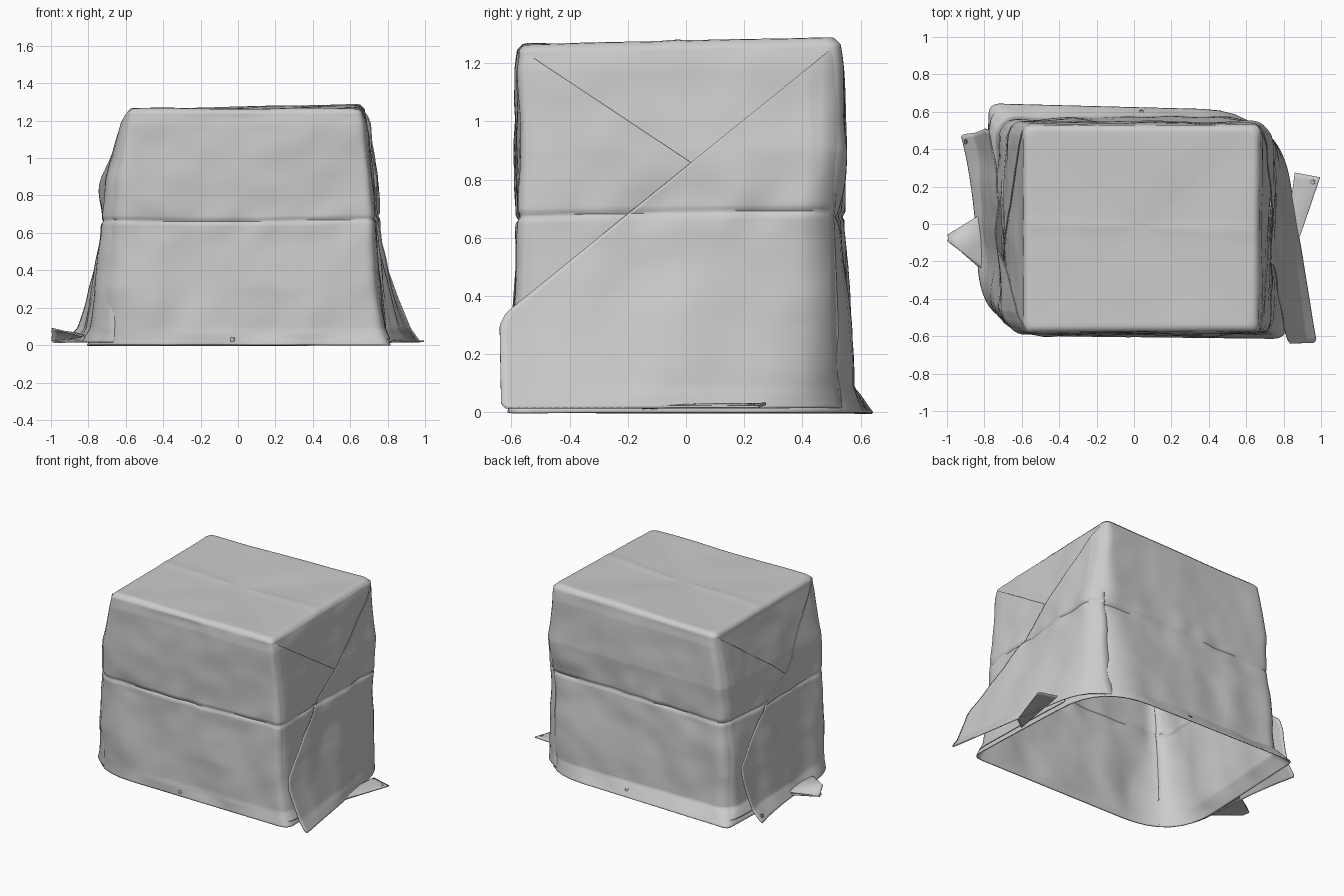
import bpy, bmesh, math
from mathutils import Vector, noise

if "Cube" in bpy.data.objects:
    bpy.data.objects.remove(bpy.data.objects["Cube"])

# Cover cross-sections: height, then front-left, front-right, back-right, back-left corners (x, y, radius)
LEVELS = [
    (0.00, (-.825, -.595, .42), (.82, -.615, .08), (.765, .605, .40), (-.775, .645, .06)),
    (0.09, (-.79, -.59, .33), (.785, -.595, .07), (.75, .575, .32), (-.72, .57, .10)),
    (0.40, (-.735, -.58, .22), (.74, -.585, .06), (.745, .555, .23), (-.70, .55, .09)),
    (0.67, (-.69, -.575, .14), (.72, -.575, .05), (.725, .535, .16), (-.68, .535, .08)),
    (0.90, (-.66, -.585, .08), (.71, -.575, .05), (.715, .55, .10), (-.66, .55, .07)),
    (1.18, (-.605, -.588, .05), (.68, -.582, .05), (.685, .54, .07), (-.61, .54, .06)),
    (1.25, (-.59, -.58, .04), (.665, -.575, .04), (.675, .53, .05), (-.595, .53, .05)),
    (1.27, (-.57, -.56, .04), (.645, -.555, .04), (.655, .51, .05), (-.575, .51, .05)),
]


def interp(keys, x):
    for (x0, y0), (x1, y1) in zip(keys, keys[1:]):
        if x <= x1:
            return y0 + (y1 - y0) * max(0, (x - x0) / (x1 - x0))
    return keys[-1][1]


def corners(z):
    return [Vector([interp([(L[0], L[i][k]) for L in LEVELS], z) for k in range(3)])
            for i in range(1, 5)]


def outline(z):
    cs, pts = corners(z), []
    ends = []
    for i, c in enumerate(cs):
        p = c.xy
        a = p + (cs[i - 1].xy - p).normalized() * c.z
        b = p + (cs[(i + 1) % 4].xy - p).normalized() * c.z
        ends.append((a, p, b))
    for i, (a, p, b) in enumerate(ends):
        for k in range(9):
            u = k / 8
            pts.append(a * (1 - u) ** 2 + p * 2 * u * (1 - u) + b * u * u)
        nxt = ends[(i + 1) % 4][0]
        pts += [b.lerp(nxt, k / 30) for k in range(1, 30)]
    return pts


def wrinkle(p):
    # Waist crease, soft dents and vertical drape folds
    seam = .668 + .008 * math.sin(p.x * 3 + p.y * 2) + (.025 * (p.y + .5) if p.x > .7 else 0)
    d = -.009 * math.exp(-((p.z - seam) / .010) ** 2)
    d += .012 * noise.noise(p * 3) + .005 * noise.noise(p * 7)
    low = max(0, 1 - abs(p.z - .3) / .4)
    d += .026 * low * noise.noise(Vector((p.x * 4.5, p.y * 4.5, p.z * 1.5)))
    near = math.exp(-(abs(p.z - seam) / .10) ** 2)
    return d + .014 * near * noise.noise(Vector((p.x * 8, p.y * 8, p.z * 5)))


def finish(name, bm, thick, offset):
    me = bpy.data.meshes.new(name)
    bm.to_mesh(me)
    bm.free()
    ob = bpy.data.objects.new(name, me)
    bpy.context.collection.objects.link(ob)
    m = ob.modifiers.new("cloth_thickness", 'SOLIDIFY')
    m.thickness, m.offset = thick, offset
    bpy.ops.object.select_all(action='DESELECT')
    ob.select_set(True)
    bpy.context.view_layer.objects.active = ob
    bpy.ops.object.shade_smooth_by_angle(angle=math.radians(50))
    return ob


# Draped main cover: sides, rounded top edge and top panel, open underneath
bm = bmesh.new()
rings = [[Vector((p.x, p.y, z)) for p in outline(z)] for z in [i * .01 for i in range(128)]]
mid = Vector((.04, -.02, 1.268))
for s in (.97, .93, .85, .75, .62, .48, .34, .2, .07):
    rings.append([Vector(((p - mid) * s + mid).xy.to_3d()) + Vector((0, 0, 1.273 - .014 * (1 - s)))
                  for p in rings[127]])
vr = [[bm.verts.new(p) for p in r] for r in rings]
for a, b in zip(vr, vr[1:]):
    for k in range(len(a)):
        n = (k + 1) % len(a)
        bm.faces.new((a[k], a[n], b[n], b[k]))
bm.faces.new(vr[-1])
bm.normal_update()
for v in bm.verts:
    p = v.co.copy()
    if p.z > 1.255:
        p.z += .007 * noise.noise(p * 3) + .004 * math.exp(-((p.y + .02 + .03 * p.x) / .03) ** 2)
    else:
        p += v.normal * wrinkle(p) * min(1, p.z / .06, (1.28 - p.z) / .06)
    lift = max(0, min(1, (v.co.z - 1.1) / .17))
    p.z += lift * (.022 * max(0, (v.co.x + .6) / 1.25) * max(0, (v.co.y + .55) / 1.1) - .006)
    p.z = max(p.z, 0)
    v.co = p
finish("draped_cover", bm, .008, -1)


def fold(name, fixed, free, edge, off, flare=0, bulge=0, power=1.5, bottom=.015):
    """Side fold wrapped round corner `fixed`, ending on the free edge given as (z, y) keys."""
    bm = bmesh.new()
    rows, top, nz, nt = [], edge[-1][0], 124, 44
    for i in range(nz + 1):
        z = bottom + (top - bottom) * i / nz
        cs = corners(z)
        a, b = cs[fixed], cs[free]
        s = 1 if a.x > 0 else -1
        turn = 1 if a.y > 0 else -1
        y0, y1 = a.y - turn * (.01 + .12 * a.z), interp(edge, z)
        row = []
        for k in range(nt + 1):
            t = k / nt
            y = y0 + (y1 - y0) * t
            x = a.x + (b.x - a.x) * (y - a.y) / (b.y - a.y)
            d = (a.y - y) * turn
            u = max(0, 1 - math.sqrt(max(0, d) / a.z))
            # The fold emerges from the cover at its corner and lifts off along the side
            start = abs(y - y0)
            out = off * min(1, start / .10) - .008 * max(0, 1 - start / .05) - a.z * u * u
            out += wrinkle(Vector((x, y, z))) * min(1, z / .06, (1.28 - z) / .06)
            out += flare * t ** power * max(0, 1 - z / .7) ** 1.4
            out += bulge * t * math.exp(-((z - .86) / .16) ** 2)
            row.append(bm.verts.new((x + s * out, y, z)))
        rows.append(row)
    for a, b in zip(rows, rows[1:]):
        for k in range(nt):
            bm.faces.new((a[k], a[k + 1], b[k + 1], b[k]))
    bmesh.ops.remove_doubles(bm, verts=bm.verts, dist=.0004)
    return finish(name, bm, .006, 0)


FL, FR, BR, BL = range(4)
# Right side: inner fold from the front, outer fold from the back
fold("right_inner_fold", FR, BR, [(0, .25), (.7, .25), (.87, 0), (1.235, -.55)], .009, bottom=.03)
fold("right_outer_fold", BR, FR, [(0, -.60), (.03, -.635), (.30, -.64), (.34, -.62), (.37, -.585),
                                  (1.25, .50)], .022, flare=.14, power=1.1)
# Left side: the same arrangement turned half round
fold("left_inner_fold", BL, FL, [(0, -.1), (.7, -.2), (.87, 0), (1.235, .50)], .009, bottom=.03)
fold("left_outer_fold", FL, BL, [(0, .46), (.03, .48), (.30, .51), (.37, .50), (1.25, -.55)],
     .022, flare=.13, bulge=.045, power=2.2)


def hem_tip(name, quad, sag):
    """Loose corner of the hem, a curled patch between four points."""
    a, b, c, d = map(Vector, quad)
    bm = bmesh.new()
    n = 14
    g = []
    for i in range(n + 1):
        u = i / n
        g.append([])
        for k in range(n + 1):
            v = k / n
            p = a.lerp(b, u).lerp(d.lerp(c, u), v)
            p.z += sag * math.sin(math.pi * v) * math.sin(math.pi * u)
            g[-1].append(bm.verts.new(p))
    for i in range(n):
        for k in range(n):
            bm.faces.new((g[i][k], g[i + 1][k], g[i + 1][k + 1], g[i][k + 1]))
    finish(name, bm, .008, 0)


# Loose hem corners lying on the floor
hem_tip("right_hem_tip", [(.80, -.15, .015), (.875, -.10, .02), (.995, .25, .02), (.86, .275, .03)], .006)
hem_tip("left_hem_tip", [(-.79, .07, .05), (-.995, -.06, .02), (-.995, -.09, .09), (-.80, -.25, .04)], .015)
hem_tip("left_hem_underside", [(-.79, .07, .03), (-.995, -.06, .02), (-.98, -.10, .015), (-.81, -.25, .02)], 0)

# Small eyelets along the hem
for i, (loc, rot) in enumerate([((.955, .225, .026), (0, 0, 0)), ((.935, -.585, .05), (0, 1.2, 0)),
                                ((-.90, .44, .05), (0, -1.0, 0)), ((.04, .60, .045), (-.7, 0, 0)),
                                ((-.03, -.603, .03), (1.57, 0, 0))]):
    bpy.ops.mesh.primitive_torus_add(location=loc, rotation=rot, major_radius=.011, minor_radius=.003,
                                     major_segments=20, minor_segments=8)
    bpy.context.object.name = f"eyelet_{i + 1}"
    bpy.ops.object.shade_smooth_by_angle()
